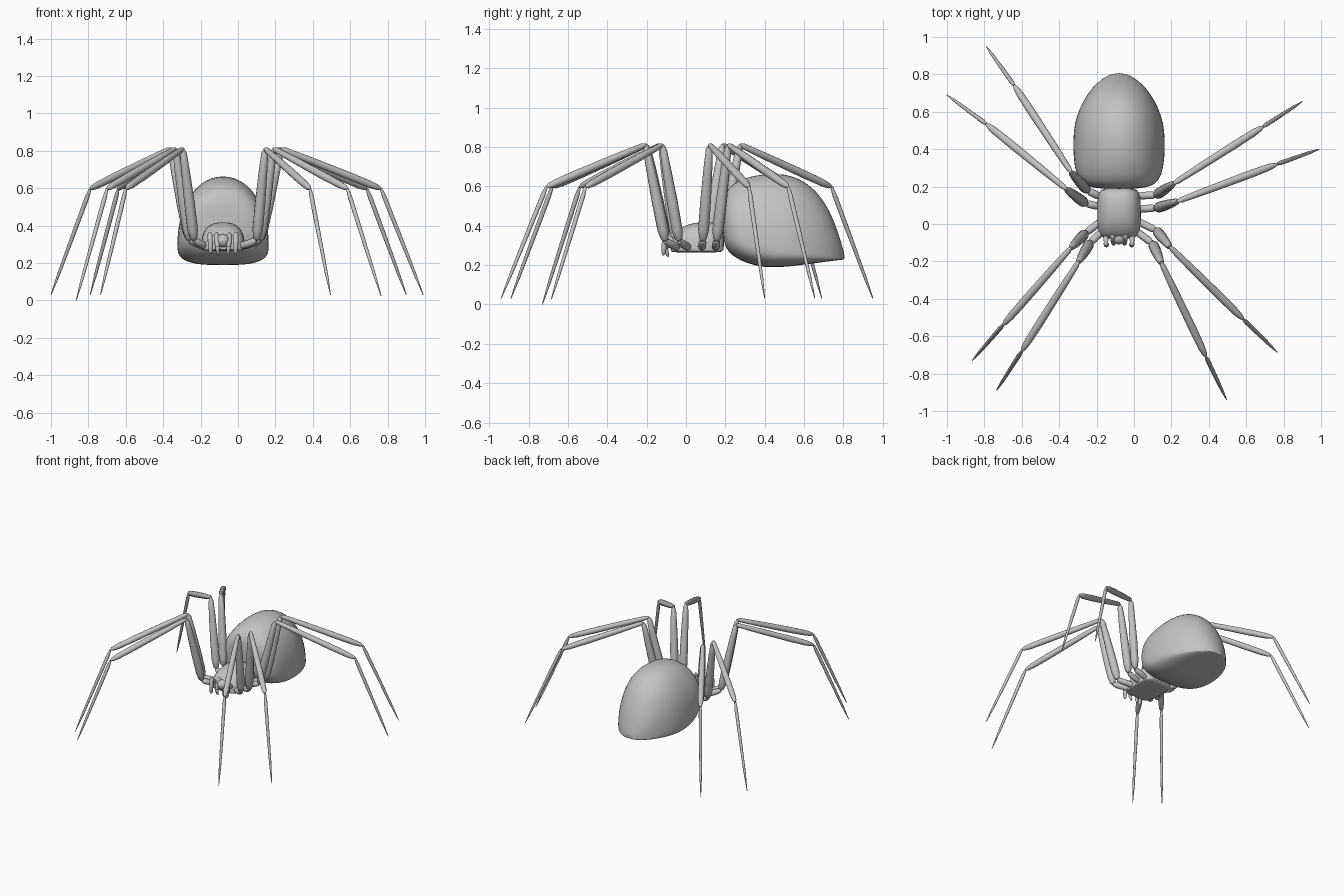
import bpy, bmesh, math
from mathutils import Vector

cube = bpy.data.objects.get("Cube")
if cube:
    bpy.data.objects.remove(cube, do_unlink=True)

grey = bpy.data.materials.new("plain grey")
grey.use_nodes = True
grey.diffuse_color = (0.55, 0.55, 0.55, 1)
grey.node_tree.nodes["Principled BSDF"].inputs["Base Color"].default_value = grey.diffuse_color

MID = -0.08  # the body's own centre line in x


def finish(bm, name, subdivide=0, angle=50):
    bmesh.ops.recalc_face_normals(bm, faces=bm.faces)
    mesh = bpy.data.meshes.new(name)
    bm.to_mesh(mesh)
    bm.free()
    mesh.materials.append(grey)
    obj = bpy.data.objects.new(name, mesh)
    bpy.context.collection.objects.link(obj)
    if subdivide:
        mod = obj.modifiers.new("smooth", "SUBSURF")
        mod.levels = mod.render_levels = subdivide
    bpy.ops.object.select_all(action="DESELECT")
    obj.select_set(True)
    bpy.context.view_layer.objects.active = obj
    bpy.ops.object.shade_smooth_by_angle(angle=math.radians(angle))
    return obj


def skin(bm, rings):
    """Join rings of points into a closed tube."""
    loops = [[bm.verts.new(p) for p in ring] for ring in rings]
    n = len(loops[0])
    for a, b in zip(loops, loops[1:]):
        for i in range(n):
            j = (i + 1) % n
            bm.faces.new((a[i], a[j], b[j], b[i]))
    bm.faces.new(loops[0])
    bm.faces.new(loops[-1])


def power(v, e):
    return math.copysign(abs(v) ** (2 / e), v)


def loft(name, stations, upper, lower, n=28):
    """Shell along y; each station is y, half width, top, bottom, widest height."""
    rings = []
    for y, w, top, bottom, wide in stations:
        ring = []
        for i in range(n):
            a = math.tau * i / n
            c, s = math.cos(a), math.sin(a)
            e = upper if s >= 0 else lower
            h = top - wide if s >= 0 else wide - bottom
            ring.append((MID + w * power(c, e), y, wide + h * power(s, e)))
        rings.append(ring)
    bm = bmesh.new()
    skin(bm, rings)
    return finish(bm, name, 1)


def limb(name, start, end, profile, n=12):
    """Turned segment from start to end; profile is (fraction, radius)."""
    start, end = Vector(start), Vector(end)
    axis = end - start
    turn = axis.to_track_quat("Z", "Y")
    rings = []
    for t, r in profile:
        rings.append([start + axis * t + turn @ Vector(
            (r * math.cos(math.tau * i / n), r * math.sin(math.tau * i / n), 0))
            for i in range(n)])
    bm = bmesh.new()
    skin(bm, rings)
    return finish(bm, name, angle=60)


# Abdomen: tall dome with a flattish underside and a low pointed tail
loft("abdomen", [
    (0.188, 0.10, 0.52, 0.34, 0.42), (0.20, 0.17, 0.57, 0.29, 0.40),
    (0.23, 0.215, 0.61, 0.25, 0.38), (0.30, 0.24, 0.648, 0.21, 0.33),
    (0.40, 0.247, 0.667, 0.186, 0.30), (0.50, 0.245, 0.667, 0.19, 0.28),
    (0.58, 0.228, 0.642, 0.20, 0.265), (0.66, 0.192, 0.585, 0.21, 0.25),
    (0.73, 0.145, 0.485, 0.22, 0.24), (0.78, 0.088, 0.35, 0.226, 0.235),
    (0.807, 0.03, 0.25, 0.228, 0.233)], 2.1, 3)

# Head and chest: one boxy dome on a flat base
loft("head_and_chest", [
    (-0.08, 0.075, 0.33, 0.27, 0.285), (-0.065, 0.10, 0.36, 0.265, 0.285),
    (-0.02, 0.116, 0.395, 0.265, 0.285), (0.03, 0.117, 0.416, 0.265, 0.285),
    (0.12, 0.117, 0.422, 0.265, 0.285), (0.17, 0.11, 0.41, 0.265, 0.285),
    (0.195, 0.085, 0.38, 0.27, 0.285)], 2.6, 5)

# Leg segment outlines
HIP = [(0, 0.014), (0.3, 0.02), (0.8, 0.02), (1, 0.012)]
THIGH = [(0, 0.008), (0.03, 0.02), (0.12, 0.028), (0.4, 0.028),
         (0.75, 0.023), (0.95, 0.018), (1, 0.007)]
SHIN = [(0, 0.007), (0.04, 0.015), (0.3, 0.019), (0.7, 0.021),
        (0.9, 0.019), (0.97, 0.014), (1, 0.006)]
FOOT = [(0, 0.007), (0.08, 0.012), (0.4, 0.011), (0.8, 0.008), (1, 0.002)]

# Legs: hip root, thigh base, knee, ankle and toe in plan, then toe height
legs = {
    "right_rear": ((-0.17, 0.14), (-0.25, 0.18), (-0.335, 0.275), (-0.64, 0.74), (-0.79, 0.95), 0.03),
    "right_mid_rear": ((-0.17, 0.09), (-0.26, 0.11), (-0.36, 0.185), (-0.79, 0.535), (-1, 0.69), 0.03),
    "right_mid_front": ((-0.17, 0.02), (-0.26, -0.05), (-0.335, -0.125), (-0.7, -0.54), (-0.865, -0.73), 0),
    "right_front": ((-0.16, -0.03), (-0.235, -0.10), (-0.295, -0.20), (-0.6, -0.68), (-0.735, -0.89), 0.03),
    "left_rear": ((0.01, 0.15), (0.12, 0.155), (0.21, 0.215), (0.69, 0.52), (0.9, 0.655), 0.03),
    "left_mid_rear": ((0.01, 0.08), (0.12, 0.085), (0.23, 0.12), (0.765, 0.32), (0.99, 0.4), 0.03),
    "left_mid_front": ((0.01, 0.02), (0.12, -0.035), (0.19, -0.12), (0.585, -0.51), (0.765, -0.685), 0.025),
    "left_front": ((0, -0.03), (0.1, -0.105), (0.145, -0.205), (0.385, -0.71), (0.495, -0.94), 0.03),
}
for side, (root, base, knee, ankle, toe, ground) in legs.items():
    joints = [(*root, 0.285), (*base, 0.32), (*knee, 0.812), (*ankle, 0.597), (*toe, ground)]
    for i, (part, profile) in enumerate(
            (("hip", HIP), ("thigh", THIGH), ("shin", SHIN), ("foot", FOOT))):
        limb(f"{side}_{part}", joints[i], joints[i + 1], profile)

# Mouth parts: a round snout, paired jaws with fangs, and paired feelers
bm = bmesh.new()
bmesh.ops.create_uvsphere(bm, u_segments=16, v_segments=10, radius=0.035)
bmesh.ops.translate(bm, verts=bm.verts, vec=(MID, -0.075, 0.32))
finish(bm, "snout")
PEG = [(0, 0.006), (0.1, 0.013), (0.6, 0.014), (0.9, 0.011), (1, 0.004)]
for side, s in (("left", 1), ("right", -1)):
    limb(f"{side}_jaw", (MID + s * 0.035, -0.06, 0.36), (MID + s * 0.03, -0.105, 0.28), PEG)
    limb(f"{side}_fang", (MID + s * 0.03, -0.105, 0.29), (MID + s * 0.026, -0.09, 0.24), FOOT)
    limb(f"{side}_feeler_base", (MID + s * 0.07, -0.04, 0.29), (MID + s * 0.07, -0.105, 0.36), PEG)
    limb(f"{side}_feeler_tip", (MID + s * 0.07, -0.105, 0.365), (MID + s * 0.066, -0.115, 0.25), PEG)
